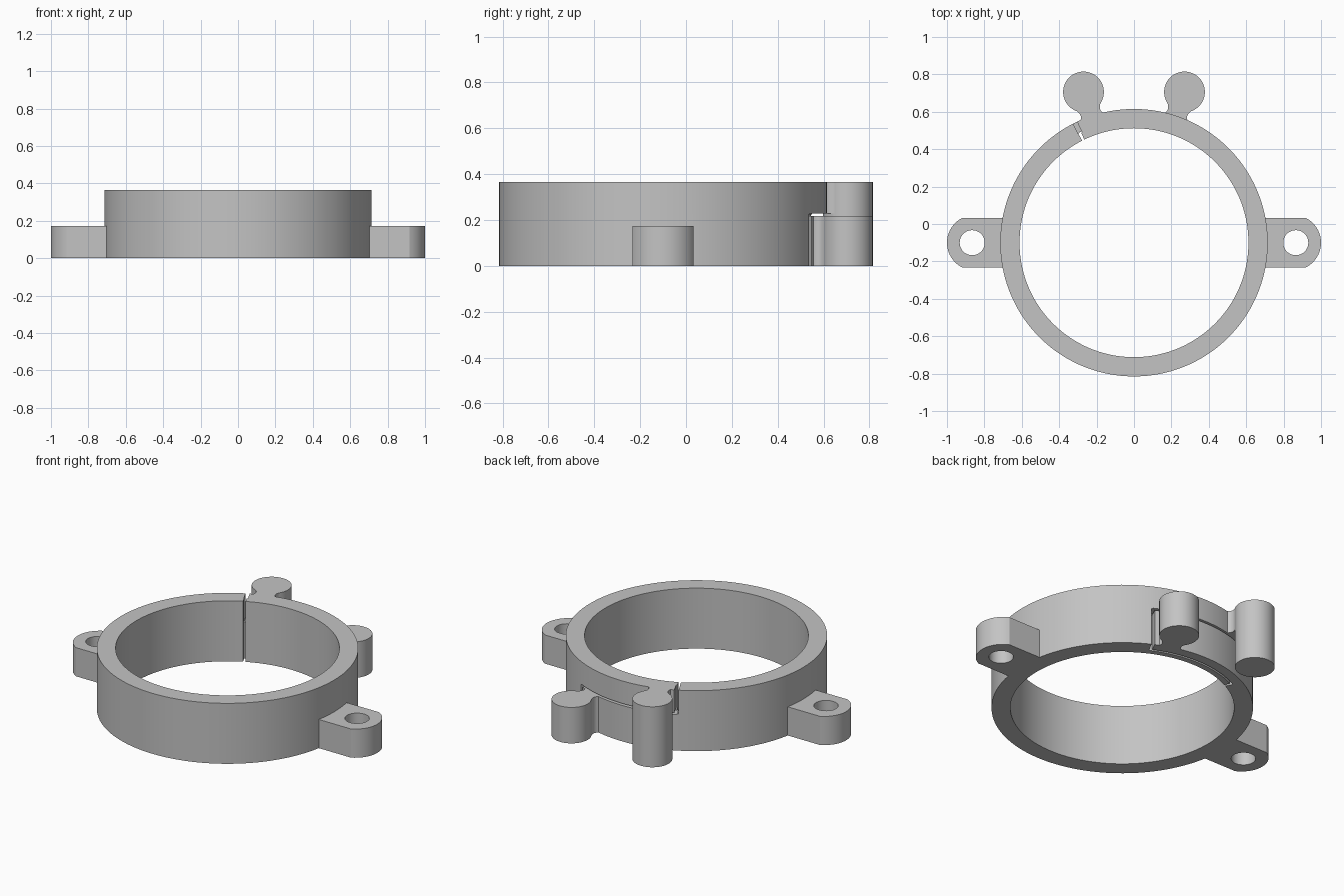
import bpy
import bmesh
from math import radians, cos, sin, pi

if "Cube" in bpy.data.objects:
    bpy.data.objects.remove(bpy.data.objects["Cube"], do_unlink=True)

# One plain grey for the whole clamp
grey = bpy.data.materials.new("light_grey")
grey.use_nodes = True
colour = (0.55, 0.55, 0.55, 1)
grey.diffuse_color = colour
grey.node_tree.nodes["Principled BSDF"].inputs["Base Color"].default_value = colour

CY = -0.1                        # ring centre in y
OUTER, INNER = 0.715, 0.612      # ring radii
TOP, EAR_TOP = 0.365, 0.173
SPLIT_LOW, SPLIT_HIGH = 0.217, 0.229  # horizontal slit
SPLIT_MID = (SPLIT_LOW + SPLIT_HIGH) / 2
SLIT_IN, SLIT_OUT = 0.646, 0.658      # curved slit behind the lower arm
START, END = 63, 117             # angles of the overlapping zone
CLEAR = 0.728                    # cutters stop short of the knobs
KNOB_R, KNOB_X, KNOB_Y = 0.109, 0.27, 0.706


def arc(x, y, r, a0, a1, n):
    return [(x + r * cos(radians(a0 + (a1 - a0) * i / n)),
             y + r * sin(radians(a0 + (a1 - a0) * i / n))) for i in range(n + 1)]


def circle(x, y, r, n):
    return arc(x, y, r, 0, 360, n)[:-1]


def sector(r0, r1, a0, a1):
    n = max(2, int((a1 - a0) / 2))
    return arc(0, CY, r1, a0, a1, n) + arc(0, CY, r0, a1, a0, n)


def prism(name, outline, z0, z1):
    bm = bmesh.new()
    face = bm.faces.new([bm.verts.new((x, y, z0)) for x, y in outline])
    result = bmesh.ops.extrude_face_region(bm, geom=[face])
    verts = [g for g in result["geom"] if isinstance(g, bmesh.types.BMVert)]
    bmesh.ops.translate(bm, verts=verts, vec=(0, 0, z1 - z0))
    bmesh.ops.recalc_face_normals(bm, faces=bm.faces)
    mesh = bpy.data.meshes.new(name)
    bm.to_mesh(mesh)
    bm.free()
    mesh.materials.append(grey)
    obj = bpy.data.objects.new(name, mesh)
    bpy.context.collection.objects.link(obj)
    return obj


def combine(target, tool, operation):
    tool.hide_render = True
    mod = target.modifiers.new("combine", "BOOLEAN")
    mod.operation = operation
    mod.solver = "EXACT"
    mod.object = tool
    bpy.context.view_layer.objects.active = target
    bpy.ops.object.modifier_apply(modifier=mod.name)
    bpy.data.objects.remove(tool, do_unlink=True)


def neck_outline(side):
    # Waisted strip running radially from the ring into a knob
    steps = [0.70 + 0.075 * i / 12 for i in range(13)]
    half = [(u, 0.055 + 14.5 * (u - 0.735) ** 2) for u in steps]
    length = (KNOB_X ** 2 + (KNOB_Y - CY) ** 2) ** 0.5
    ux, uy = side * KNOB_X / length, (KNOB_Y - CY) / length
    root = [(0.68, 0.06)] + half
    local = root + [(u, -v) for u, v in reversed(root)]
    return [(u * ux - v * uy, CY + u * uy + v * ux) for u, v in local]


# Ring body
body = prism("clamp_ring", circle(0, CY, OUTER, 160), 0, TOP)

# Mounting ears with rounded ends
for side in (1, -1):
    tip = [(0.66, CY - 0.133)] + arc(0.852, CY, 0.148, -64, 64, 20) + [(0.66, CY + 0.133)]
    ear = prism("ear", [(side * x, y) for x, y in tip], 0, EAR_TOP)
    combine(body, ear, "UNION")

# Squeeze knobs: short on the lower arm, tall on the upper lip
for side, neck_low, high in ((1, 0, SPLIT_LOW), (-1, SPLIT_HIGH, TOP)):
    combine(body, prism("neck", neck_outline(side), neck_low, high), "UNION")
    knob = prism("knob", circle(side * KNOB_X, KNOB_Y, KNOB_R, 48), 0, high)
    combine(body, knob, "UNION")

# Bore and screw holes
combine(body, prism("bore", circle(0, CY, INNER, 160), -0.1, 0.5), "DIFFERENCE")
for side in (1, -1):
    hole = prism("screw_hole", circle(side * 0.865, CY, 0.067, 40), -0.1, 0.5)
    combine(body, hole, "DIFFERENCE")

# Slits separating the lower arm and the upper lip, each overlapping the next
slits = (
    ("arm_top", sector(SLIT_IN + 0.004, CLEAR, START + 0.6, END - 0.7), SPLIT_LOW, SPLIT_HIGH),
    ("arm_back", sector(SLIT_IN, SLIT_OUT, START + 0.5, END - 0.6), -0.1, SPLIT_MID),
    ("arm_end", sector(SLIT_IN + 0.002, CLEAR + 0.002, START, START + 1.4), -0.12, SPLIT_MID + 0.003),
    ("inner_gap", sector(0.58, SLIT_OUT - 0.003, END - 1.3, END), -0.14, 0.5),
    ("outer_gap", sector(SLIT_IN + 0.006, CLEAR + 0.003, END - 1.8, END + 0.1), SPLIT_MID - 0.002, 0.52))
for name, outline, z0, z1 in slits:
    combine(body, prism(name, outline, z0, z1), "DIFFERENCE")

# Smooth round walls, sharp rims
bpy.ops.object.select_all(action="DESELECT")
body.select_set(True)
bpy.context.view_layer.objects.active = body
bpy.ops.object.shade_smooth_by_angle(angle=pi / 7)
